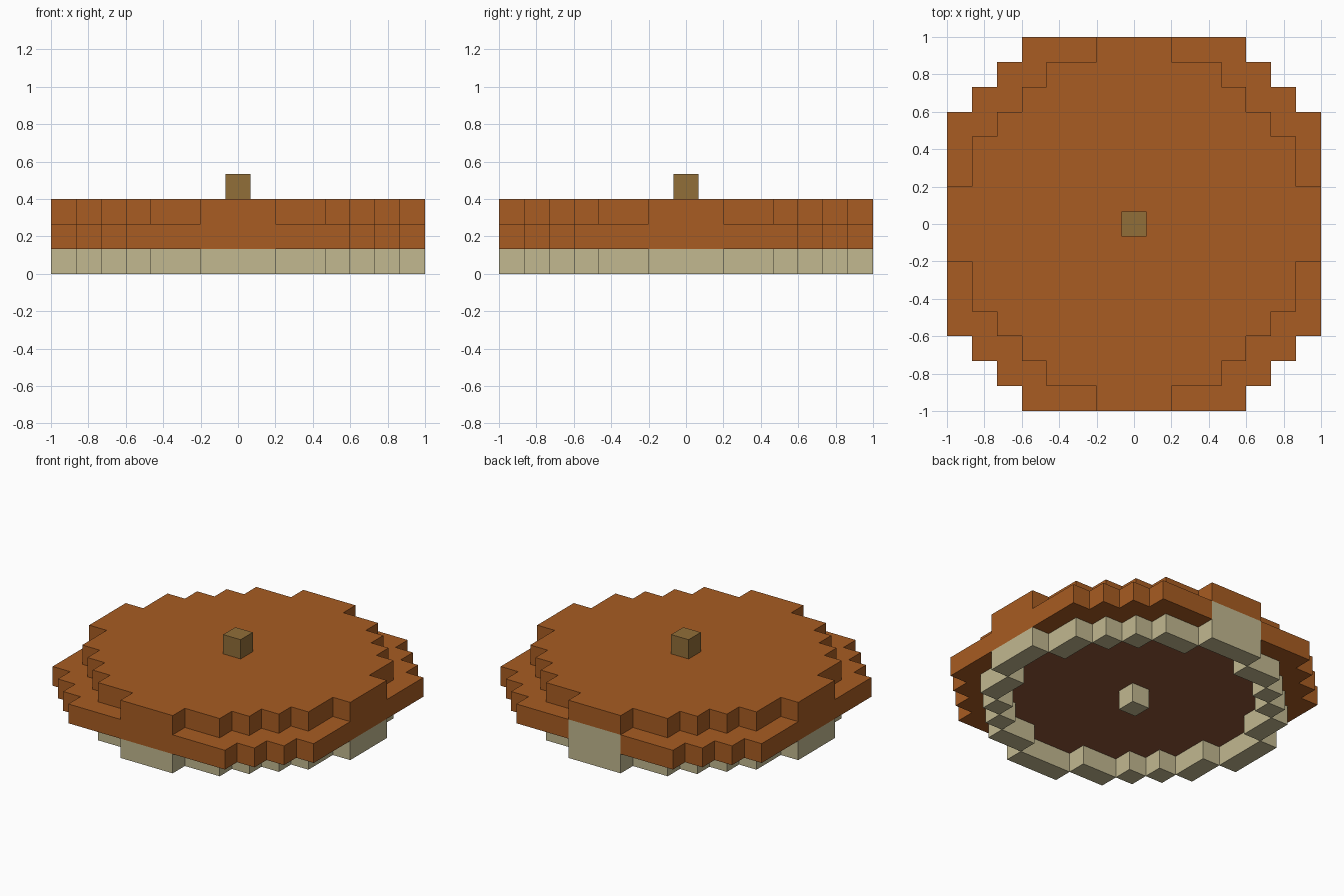
import bpy
import bmesh
from math import radians
from mathutils import Vector

cube = bpy.data.objects.get("Cube")
if cube:
    bpy.data.objects.remove(cube, do_unlink=True)

UNIT = 2 / 15


def srgb(*rgb):
    return tuple(((c / 255 + 0.055) / 1.055) ** 2.4 for c in rgb) + (1.0,)


def make_material(name, colour):
    mat = bpy.data.materials.new(name)
    mat.use_nodes = True
    mat.diffuse_color = colour
    bsdf = mat.node_tree.nodes["Principled BSDF"]
    bsdf.inputs["Base Color"].default_value = colour
    return mat


crust = make_material("crust orange", srgb(168, 92, 34))
cream = make_material("cream", srgb(194, 184, 144))
filling = make_material("dark filling", srgb(144, 85, 57))
wood = make_material("knob brown", srgb(145, 110, 56))


# Stepped discs: half width in cells for each row, counted from the middle
def disc(widths):
    return {(x, y) for r, w in enumerate(widths) for y in (r, -r)
            for x in range(-w, w + 1)}


def layer(cells, z):
    return {(x, y, z) for x, y in cells}


wide = disc([7, 7, 7, 7, 7, 6, 5, 4])
narrow = disc([7, 7, 6, 6, 5, 4, 3, 1])
rim = {(x, y) for x, y in narrow
       if not {(x + 1, y), (x - 1, y), (x, y + 1), (x, y - 1)} <= narrow}
back_tab = {(x, 7) for x in (-1, 0, 1)}


def body_rule(cell, axis, sign):
    # The underside enclosed by the rim shows the filling
    return int(axis == 2 and sign < 0 and cell[:2] in narrow)


def rim_rule(cell, axis, sign):
    # The inner wall on the left side is crust coloured
    return int(cell[0] == 7 and axis == 0 and sign < 0)


def plain(cell, axis, sign):
    return 0


# Each part: its cells, materials and face colour rule
parts = {
    "base_rim": (layer(rim, 0) | layer(back_tab, 1), [cream, crust], rim_rule),
    "wide_body": (layer(wide - back_tab, 1), [crust, filling], body_rule),
    "top_disc": (layer(narrow, 2), [crust], plain),
    "centre_foot": ({(0, 0, 0)}, [cream], plain),
    "top_knob": ({(0, 0, 3)}, [wood], plain),
}
filled = set().union(*(p[0] for p in parts.values()))


def build(name, cells, mats, rule):
    bm = bmesh.new()
    verts = {}

    def vert(key):
        if key not in verts:
            verts[key] = bm.verts.new(Vector(key) * UNIT)
        return verts[key]

    for cell in sorted(cells):
        centre = Vector(cell) + Vector((0, 0, 0.5))
        for axis in range(3):
            for sign in (-1, 1):
                beside = list(cell)
                beside[axis] += sign
                if tuple(beside) in filled:
                    continue
                corners = []
                for u, v in ((-1, -1), (1, -1), (1, 1), (-1, 1)):
                    p = centre.copy()
                    p[axis] += sign / 2
                    p[(axis + 1) % 3] += u / 2
                    p[(axis + 2) % 3] += v / 2
                    corners.append(vert(tuple(p)))
                face = bm.faces.new(corners[::sign])
                face.material_index = rule(cell, axis, sign)

    # Join flat neighbouring squares into large faces
    bmesh.ops.dissolve_limit(bm, angle_limit=radians(1), verts=bm.verts[:],
                             edges=bm.edges[:], delimit={'MATERIAL'})
    mesh = bpy.data.meshes.new(name)
    bm.to_mesh(mesh)
    bm.free()
    for mat in mats:
        mesh.materials.append(mat)
    obj = bpy.data.objects.new(name, mesh)
    bpy.context.collection.objects.link(obj)


for part_name, (part_cells, part_mats, part_rule) in parts.items():
    build(part_name, part_cells, part_mats, part_rule)
